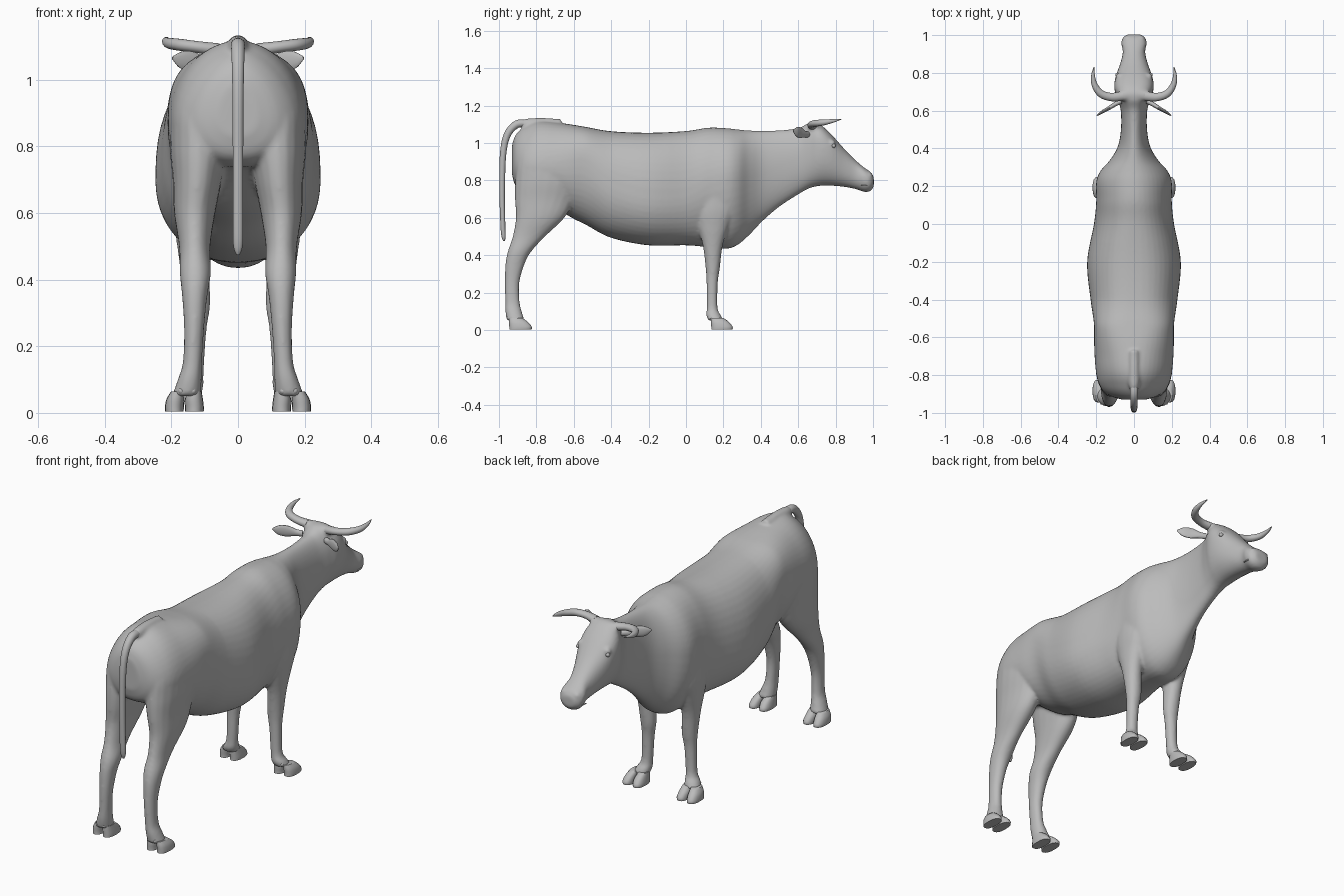
import bpy, bmesh, math
from mathutils import Vector

hide = bpy.data.materials.new("grey hide")
hide.diffuse_color = (0.5, 0.5, 0.5, 1)


def spline(rows, steps=5):
    """Catmull-Rom interpolation of rows of numbers."""
    out = []
    for i in range(len(rows) - 1):
        p = [rows[max(i - 1, 0)], rows[i], rows[i + 1], rows[min(i + 2, len(rows) - 1)]]
        for s in range(steps):
            t = s / steps
            out.append([0.5 * (2 * b + (c - a) * t + (2 * a - 5 * b + 4 * c - d) * t * t
                               + (3 * b - a - 3 * c + d) * t ** 3) for a, b, c, d in zip(*p)])
    return out + [list(rows[-1])]


def loft(bm, rings):
    vs = [[bm.verts.new(p) for p in r] for r in rings]
    n = len(vs[0])
    for a, b in zip(vs, vs[1:]):
        for i in range(n):
            bm.faces.new((a[i], a[(i + 1) % n], b[(i + 1) % n], b[i]))
    bm.faces.new(vs[0][::-1])
    bm.faces.new(vs[-1])


def power(v, e):
    return math.copysign(abs(v) ** (2 / e), v)


def blend(v, keys):
    """Piecewise linear lookup in (position, value) pairs."""
    for (a, p), (b, q) in zip(keys, keys[1:]):
        if v <= b:
            return p + (q - p) * max(v - a, 0) / (b - a)
    return keys[-1][1]


def angles(n):
    return [2 * math.pi * i / n for i in range(n)]


# Squareness of the back: sloping rump, square hips, sloping withers, flat brow
BACK = [(-.85, 1.75), (-.7, 2.05), (-.54, 2.7), (-.4, 2.4), (-.1, 2.3), (.15, 2.0),
        (.35, 1.9), (.6, 2.1), (.7, 2.6), (.9, 2.3)]


def trunk(bm, rows):
    """Rings across y from (y, top, bottom, half width, height of widest point)."""
    rings = []
    for y, top, bot, w, mid in spline(rows, 6):
        ring = []
        for a in angles(48):
            up = math.sin(a) > 0
            e = blend(y, BACK) if up else 2.15
            ring.append((w * power(math.cos(a), e), y,
                         mid + (top - mid if up else mid - bot) * power(math.sin(a), e)))
        rings.append(ring)
    loft(bm, rings)


def limb(bm, rows, side, n=20, e=2.1, steps=5):
    """Level rings from (x, y, z, half width, half depth)."""
    loft(bm, [[(side * (x + rx * power(math.cos(a), e)), y + ry * power(math.sin(a), e), z)
               for a in angles(n)] for x, y, z, rx, ry in spline(rows, steps)])


def tube(bm, rows, side=1, n=14, up=Vector((0, 0, 1))):
    """Rings along a path from (x, y, z, radius across, radius upward)."""
    pts = spline(rows)
    rings = []
    for i, (x, y, z, ra, rb) in enumerate(pts):
        t = Vector(pts[min(i + 1, len(pts) - 1)][:3]) - Vector(pts[max(i - 1, 0)][:3])
        u = t.cross(up).normalized()
        v = u.cross(t).normalized()
        ring = [Vector((x, y, z)) + u * ra * math.cos(a) + v * rb * math.sin(a) for a in angles(n)]
        rings.append([(side * p.x, p.y, p.z) for p in ring])
    loft(bm, rings)


def ball(bm, c, r):
    s = bmesh.ops.create_uvsphere(bm, u_segments=14, v_segments=8, radius=r)
    bmesh.ops.translate(bm, verts=s["verts"], vec=c)


def finish(name, bm, voxel=0, smooth=5):
    bmesh.ops.recalc_face_normals(bm, faces=bm.faces)
    me = bpy.data.meshes.new(name)
    bm.to_mesh(me)
    bm.free()
    me.materials.append(hide)
    ob = bpy.data.objects.new(name, me)
    bpy.context.collection.objects.link(ob)
    bpy.ops.object.select_all(action='DESELECT')
    bpy.context.view_layer.objects.active = ob
    ob.select_set(True)
    if voxel:
        r = ob.modifiers.new("fuse", 'REMESH')
        r.mode, r.voxel_size = 'VOXEL', voxel
        s = ob.modifiers.new("soften", 'SMOOTH')
        s.factor, s.iterations = 0.5, smooth
        for m in ("fuse", "soften"):
            bpy.ops.object.modifier_apply(modifier=m)
    bpy.ops.object.shade_smooth_by_angle(angle=math.radians(50))
    return ob


# Body: trunk, neck, head and legs fused into one skin
bm = bmesh.new()
trunk(bm, [
    (-.93, .99, .83, .06, .89), (-.91, 1.045, .77, .125, .88), (-.86, 1.09, .74, .178, .87),
    (-.78, 1.118, .725, .202, .87), (-.64, 1.103, .618, .211, .87), (-.53, 1.085, .56, .212, .87),
    (-.4, 1.063, .493, .23, .76), (-.2, 1.055, .453, .248, .7), (0, 1.064, .453, .212, .71),
    (.12, 1.082, .443, .2, .78), (.22, 1.079, .435, .2, .81), (.28, 1.072, .458, .178, .82),
    (.34, 1.067, .51, .126, .83), (.41, 1.066, .583, .086, .84), (.5, 1.068, .66, .069, .88),
    (.6, 1.08, .725, .07, .92), (.66, 1.108, .758, .086, .95), (.71, 1.103, .77, .103, .97),
    (.77, 1.053, .772, .1, .95), (.85, .965, .765, .073, .87), (.91, .905, .753, .059, .83),
    (.955, .867, .738, .067, .81), (.985, .847, .743, .06, .8), (1.004, .82, .765, .036, .795)])
hind = [(.11, -.70, 1.0, .06, .12), (.12, -.72, .92, .08, .175), (.118, -.735, .8, .087, .178),
        (.122, -.755, .7, .074, .16), (.13, -.78, .6, .062, .13), (.13, -.84, .5, .047, .087),
        (.128, -.89, .42, .047, .063), (.13, -.915, .35, .038, .051), (.132, -.93, .25, .03, .039),
        (.137, -.928, .15, .029, .039), (.145, -.922, .1, .036, .044), (.155, -.91, .05, .044, .048)]
fore = [(.12, .15, .9, .04, .06), (.125, .15, .8, .062, .1), (.136, .15, .65, .062, .115),
        (.137, .145, .55, .052, .083), (.132, .143, .45, .044, .053),
        (.123, .143, .33, .04, .038), (.126, .14, .25, .032, .03), (.132, .14, .12, .029, .029),
        (.142, .147, .08, .038, .039), (.152, .16, .05, .042, .04)]
for side in (1, -1):
    limb(bm, hind, side)
    limb(bm, fore, side)
    # Brow ridges and nostril wings
    ball(bm, (.078 * side, .78, .998), .02)
    ball(bm, (.036 * side, .977, .823), .022)
# Tail head rising from the rump, and poll between the horns
tube(bm, [(0, -.68, 1.06, .07, .04), (0, -.78, 1.082, .055, .037), (0, -.84, 1.098, .036, .03),
          (0, -.88, 1.105, .02, .02)], up=Vector((1, 0, 0)))
tube(bm, [(-.08, .678, 1.088, .026, .02), (0, .685, 1.085, .034, .026), (.08, .678, 1.088, .026, .02)])
finish("body", bm, .008, 7)

# Tail arching up and hanging behind
bm = bmesh.new()
tube(bm, [(0, -.85, 1.103, .02, .022), (0, -.905, 1.1, .021, .021),
          (0, -.955, 1.045, .019, .019), (0, -.978, .94, .017, .017), (0, -.983, .75, .015, .016),
          (0, -.979, .56, .013, .016), (0, -.975, .5, .011, .014), (0, -.973, .475, .004, .005)],
     up=Vector((1, 0, 0)))
finish("tail", bm)

for side, label in ((1, "right"), (-1, "left")):
    # Horn sweeping out and forward
    bm = bmesh.new()
    tube(bm, [(.06, .678, 1.089, .026, .021), (.12, .672, 1.098, .022, .018),
              (.175, .69, 1.105, .02, .018), (.208, .735, 1.11, .016, .016),
              (.217, .785, 1.118, .01, .01), (.212, .83, 1.127, .002, .002)], side)
    finish(label + "_horn", bm)

    # Leaf-shaped ear
    bm = bmesh.new()
    tube(bm, [(.07, .65, 1.045, .014, .016), (.1, .634, 1.048, .012, .018), (.135, .612, 1.055, .01, .029),
              (.17, .592, 1.06, .008, .026), (.197, .573, 1.066, .002, .004)], side)
    finish(label + "_ear", bm)

    # Eye
    bm = bmesh.new()
    ball(bm, (.088 * side, .79, .985), .011)
    finish(label + "_eye", bm)

    # Cloven hooves with small dewclaws behind
    for name, y, ry in (("hind", -.885, .06), ("fore", .192, .057)):
        bm = bmesh.new()
        for x, lean in ((.134, -.003), (.184, .007)):
            limb(bm, [(x + lean, y, .004, .028, ry), (x + lean, y, .018, .0285, ry),
                      (x + lean * .5, y - .01, .042, .027, ry * .85),
                      (x - .004, y - .024, .064, .021, ry * .6)], side, 16, 2.4, 3)
        for x in (.135, .17):
            ball(bm, (x * side, y - .062, .066), .01)
        finish(f"{label}_{name}_hoof", bm)

# Mouth: thin lip line around the muzzle
bm = bmesh.new()
tube(bm, [(-.06, .935, .772, .003, .003), (-.053, .972, .774, .004, .004), (0, .998, .776, .004, .004),
          (.053, .972, .774, .004, .004), (.06, .935, .772, .003, .003)], n=8)
finish("lip", bm)
